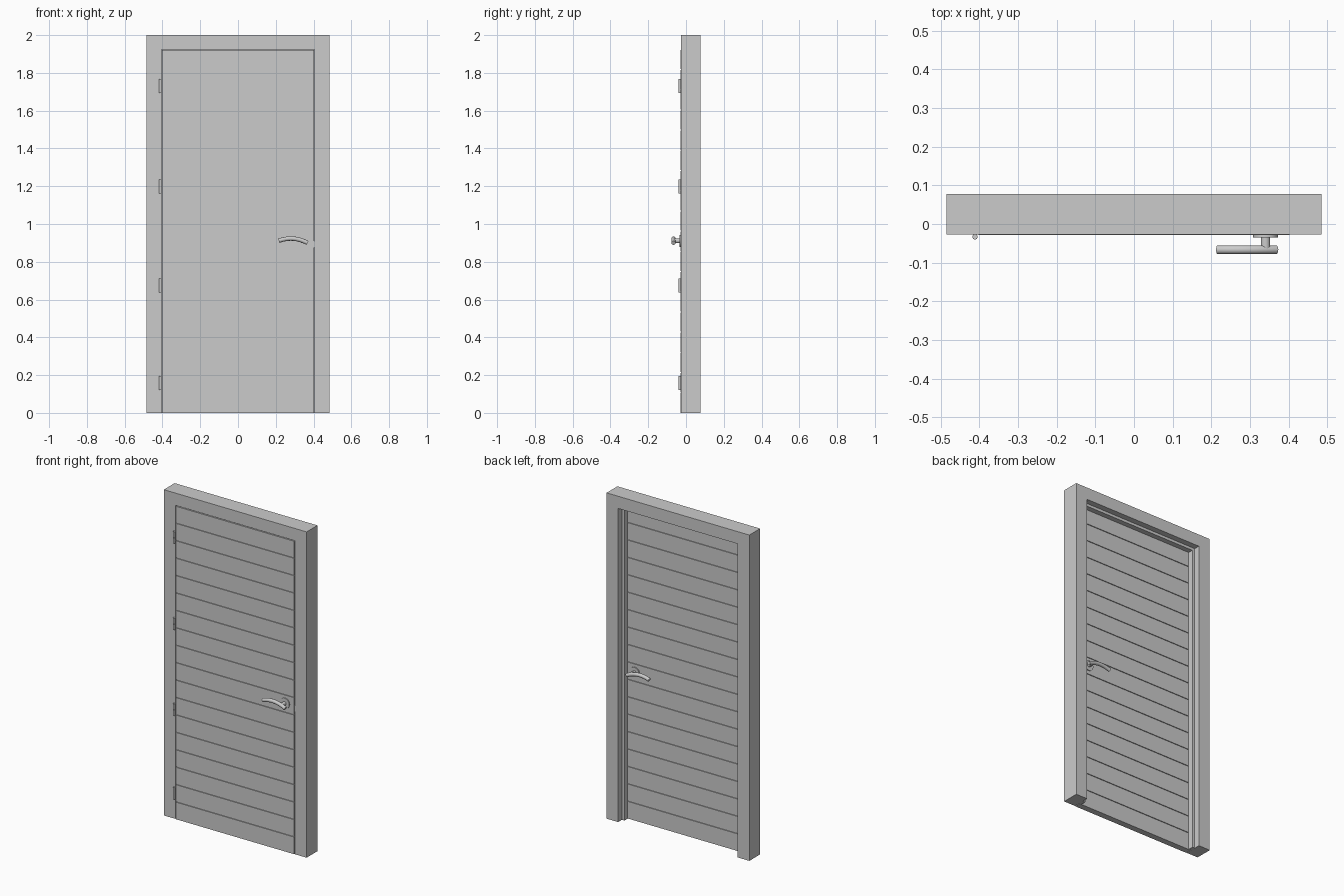
import bpy, math
from mathutils import Vector

if "Cube" in bpy.data.objects:
    bpy.data.objects.remove(bpy.data.objects["Cube"], do_unlink=True)

grey = bpy.data.materials.new("plain_grey")
grey.use_nodes = True
colour = (0.6, 0.6, 0.6, 1)
grey.diffuse_color = colour
grey.node_tree.nodes["Principled BSDF"].inputs["Base Color"].default_value = colour


def finish(name, smooth=False):
    obj = bpy.context.object
    obj.name = name
    obj.data.materials.clear()
    obj.data.materials.append(grey)
    if smooth:
        bpy.ops.object.shade_smooth_by_angle(angle=math.radians(35))
    return obj


def box(name, low, high):
    low, high = Vector(low), Vector(high)
    bpy.ops.mesh.primitive_cube_add(size=1, location=(low + high) / 2)
    bpy.context.object.scale = high - low
    bpy.ops.object.transform_apply(location=False, rotation=False)
    return finish(name)


def rod(name, centre, radius, length, along_y=False, sides=24):
    turn = (math.pi / 2, 0, 0) if along_y else (0, 0, 0)
    bpy.ops.mesh.primitive_cylinder_add(vertices=sides, radius=radius, depth=length,
                                        location=centre, rotation=turn)
    return finish(name, True)


# Main sizes
HALF, TOP, FRONT, BACK = 0.485, 2.0, -0.027, 0.078
OPEN, HEAD = 0.406, 1.925
LEAF_FRONT, LEAF_BACK = -0.029, 0.009
STOP, STOP_BACK = 0.017, 0.042

# Frame: two posts, a lintel and the stop strips behind the leaf
for side, s in (("left", 1), ("right", -1)):
    a, b = sorted((s * OPEN, s * HALF))
    box(side + "_post", (a, FRONT, 0), (b, BACK, TOP))
    a, b = sorted((s * OPEN, s * (OPEN - STOP)))
    box(side + "_stop", (a, LEAF_BACK + 0.001, 0), (b, STOP_BACK, HEAD))
box("lintel", (-OPEN, FRONT, HEAD), (OPEN, BACK, TOP))
box("top_stop", (STOP - OPEN, LEAF_BACK + 0.001, HEAD - STOP), (OPEN - STOP, STOP_BACK, HEAD))

# Leaf: a thin core carrying horizontal boards with narrow grooves between
BOARDS, GROOVE, EDGE = 18, 0.004, 0.402
pitch = HEAD / BOARDS
box("leaf_core", (-EDGE, LEAF_FRONT + 0.005, 0), (EDGE, LEAF_BACK - 0.005, HEAD - GROOVE))
for i in range(BOARDS):
    low = i * pitch + (GROOVE / 2 if i else 0)
    high = (i + 1) * pitch - (GROOVE / 2 if i < BOARDS - 1 else GROOVE)
    box("board_%d" % (i + 1), (-EDGE, LEAF_FRONT, low), (EDGE, LEAF_BACK, high))

# Latch in the gap beside the handle
box("latch", (EDGE - 0.001, FRONT + 0.002, 0.875), (OPEN, 0, 0.91))

# Hinge knuckles
for i, z in enumerate((0.159, 0.674, 1.199, 1.73)):
    for part, dz in (("lower", -0.0185), ("upper", 0.0185)):
        rod("hinge_%d_%s" % (i + 1, part), (-0.411, -0.033, z + dz), 0.007, 0.0365, sides=16)


# Lever handles on both faces
def handle(label, face, out):
    x, z = 0.34, 0.911
    rod(label + "_rosette", (x, face + out * 0.003, z), 0.032, 0.006, True, 32)
    rod(label + "_neck", (x, face + out * 0.02, z), 0.012, 0.036, True)
    curve = bpy.data.curves.new(label + "_lever", "CURVE")
    curve.dimensions = "3D"
    curve.bevel_depth = 0.0115
    curve.bevel_resolution = 4
    curve.use_fill_caps = True
    spline = curve.splines.new("POLY")
    steps = 14
    spline.points.add(steps)
    for i, point in enumerate(spline.points):
        t = i / steps
        bow = 1 - (2 * t - 1) ** 2
        point.co = (0.216 + 0.152 * t, face + out * 0.0375, 0.911 - 0.011 * t + 0.017 * bow, 1)
    obj = bpy.data.objects.new(label + "_lever", curve)
    bpy.context.collection.objects.link(obj)
    bpy.ops.object.select_all(action="DESELECT")
    obj.select_set(True)
    bpy.context.view_layer.objects.active = obj
    bpy.ops.object.convert(target="MESH")
    finish(label + "_lever", True)


handle("front_handle", LEAF_FRONT, -1)
handle("back_handle", LEAF_BACK, 1)
